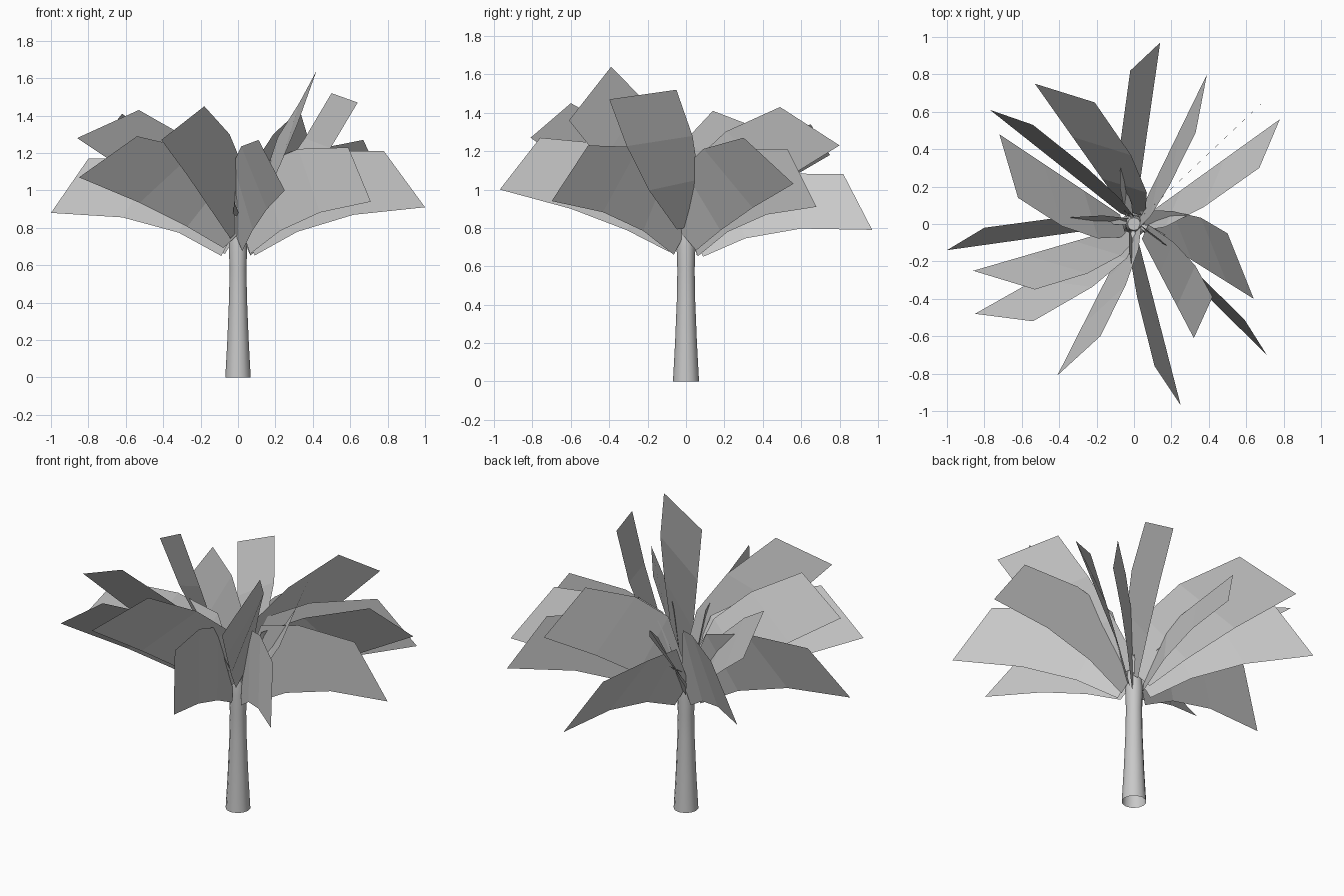
import bpy, bmesh, math
from mathutils import Vector

cube = bpy.data.objects.get("Cube")
if cube:
    bpy.data.objects.remove(cube, do_unlink=True)


def make_material(name, value):
    mat = bpy.data.materials.new(name)
    mat.use_nodes = True
    colour = (value, value, value, 1)
    mat.diffuse_color = colour
    mat.node_tree.nodes["Principled BSDF"].inputs["Base Color"].default_value = colour
    return mat


grey = make_material("plain grey", 0.58)


def add_object(name, bm):
    mesh = bpy.data.meshes.new(name)
    bm.to_mesh(mesh)
    bm.free()
    mesh.materials.append(grey)
    obj = bpy.data.objects.new(name, mesh)
    bpy.context.collection.objects.link(obj)
    return obj


def skin(bm, rows, closed=False):
    """Join consecutive rows of points with quads."""
    grid = [[bm.verts.new(p) for p in row] for row in rows]
    for low, high in zip(grid, grid[1:]):
        count = len(low)
        for i in range(count if closed else count - 1):
            j = (i + 1) % count
            bm.faces.new((low[i], low[j], high[j], high[i]))
    return grid


# Trunk: tapered tube, open below, rounded at the top
SIDES = 12
profile = [(0.068, 0), (0.057, 0.2), (0.048, 0.42), (0.045, 0.58),
           (0.049, 0.7), (0.045, 0.8), (0.034, 0.85)]
bm = bmesh.new()
rings = skin(bm, [[(r * math.cos(math.tau * i / SIDES), r * math.sin(math.tau * i / SIDES), z)
                   for i in range(SIDES)] for r, z in profile], closed=True)
bm.faces.new(rings[-1])
trunk = add_object("trunk", bm)
bpy.context.view_layer.objects.active = trunk
trunk.select_set(True)
bpy.ops.object.shade_smooth_by_angle(angle=math.radians(50))

# Fronds: outer lower and upper corner of each tilted blade
fronds = [
    ((0.14, 0.97, 0.79), (-0.02, 0.82, 1.08)),
    ((0.39, 0.80, 1.23), (0.33, 0.49, 1.43)),
    ((0.78, 0.56, 1.03), (0.67, 0.30, 1.27)),
    ((0.72, 0.68, 0.91), (0.56, 0.53, 1.21)),
    ((1.00, 0.00, 0.91), (0.78, 0.00, 1.21)),
    ((0.64, -0.40, 1.47), (0.50, -0.05, 1.52)),
    ((0.71, -0.70, 0.94), (0.59, -0.51, 1.23)),
    ((0.32, -0.61, 1.36), (0.42, -0.39, 1.64)),
    ((0.25, -0.97, 1.00), (0.11, -0.76, 1.27)),
    ((-0.41, -0.81, 1.27), (-0.18, -0.60, 1.45)),
    ((-0.85, -0.48, 1.07), (-0.54, -0.52, 1.29)),
    ((-0.86, -0.25, 1.28), (-0.53, -0.35, 1.43)),
    ((-1.00, -0.14, 0.88), (-0.80, -0.02, 1.17)),
    ((-0.72, 0.48, 1.28), (-0.62, 0.14, 1.41)),
    ((-0.77, 0.61, 0.94), (-0.54, 0.53, 1.23)),
    ((-0.53, 0.75, 1.18), (-0.21, 0.65, 1.34)),
]

for n, (low, high) in enumerate(fronds, 1):
    low, high = Vector(low), Vector(high)
    across = high - low
    root = Vector((low.x, low.y, 0)).normalized() * 0.09
    root.z = 0.65 + 0.25 * max(0, low.z - 0.9)
    droop = max(0, 1.03 - low.z)   # low fronds arch over
    steep = max(0, low.z - 1.2)    # high fronds stand up
    # Per row: reach, rise, sideways width, upright width
    stations = [
        (0, 0, 0.35, 0.45),
        (0.25 + 0.6 * steep, 0.3 + 1.6 * droop, 0.75, 1.35 - 1.2 * droop - 0.8 * steep),
        (0.58 + 0.6 * steep, 0.64 + 1.7 * droop, 0.98, 1.28 - 1.2 * droop - 0.8 * steep),
        (1, 1, 1, 1),
    ]
    rows = []
    for reach, rise, side, upright in stations:
        p = root.lerp(low, reach)
        p.z = root.z + (low.z - root.z) * rise
        q = p + Vector((across.x * side, across.y * side, across.z * upright))
        rows.append((p, q))
    bm = bmesh.new()
    skin(bm, rows)
    add_object(f"frond_{n}", bm)

# Young shoots: slim pointed blades in the crown
shoots = [(-0.29, 0.04, 0.95), (-0.08, 0.27, 0.98), (0.17, -0.06, 0.92), (-0.02, -0.2, 0.94)]
for n, tip in enumerate(shoots, 1):
    tip = Vector(tip)
    root = Vector((0, 0, 0.8))
    side = (tip - root).cross(Vector((0, 0, 1))).normalized() * 0.02
    mid = root.lerp(tip, 0.4)
    bm = bmesh.new()
    bm.faces.new([bm.verts.new(p) for p in (root, mid + side, tip, mid - side)])
    add_object(f"young_shoot_{n}", bm)
